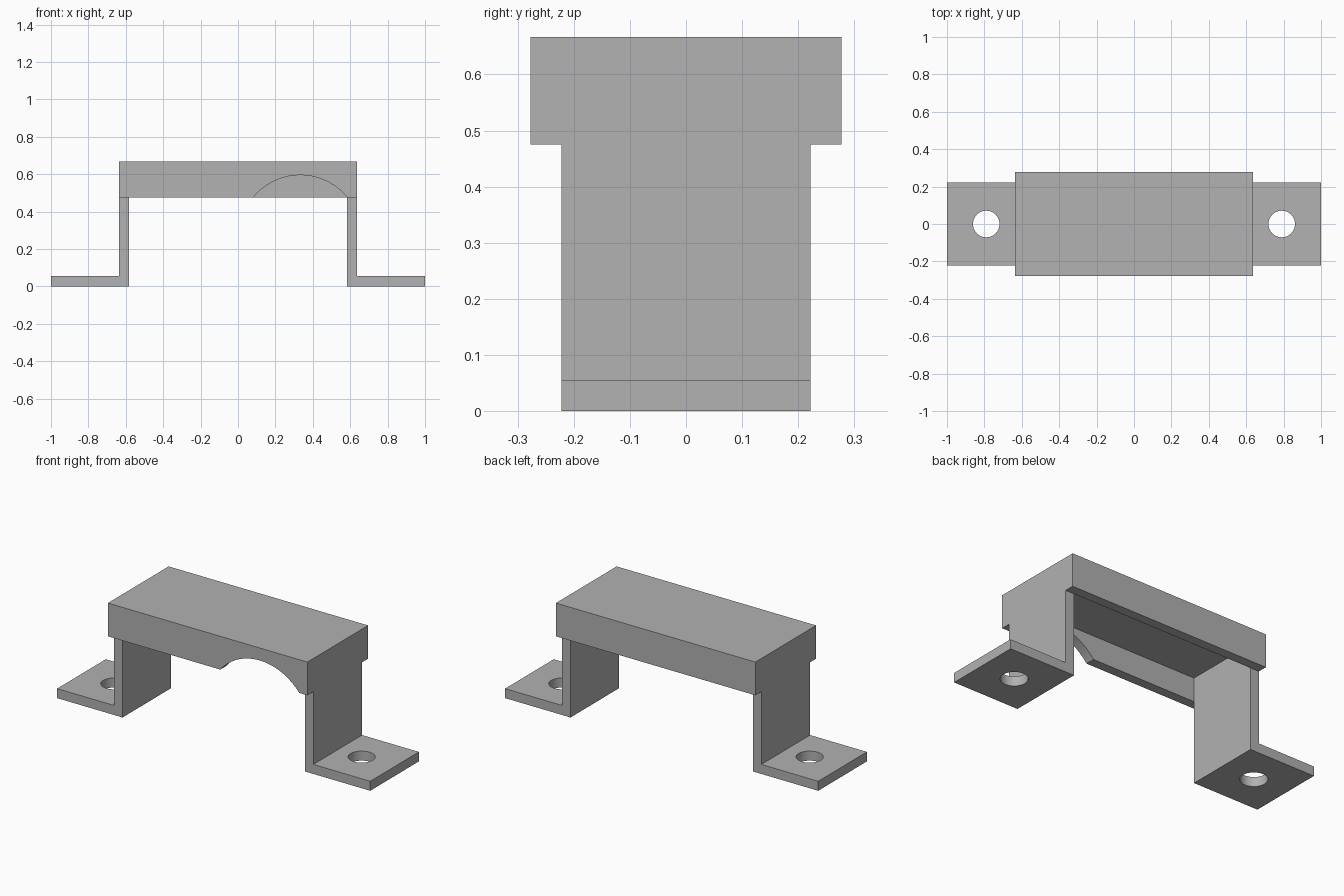
import bpy
import bmesh
import math
from mathutils import Matrix

cube = bpy.data.objects.get("Cube")
if cube:
    bpy.data.objects.remove(cube, do_unlink=True)

T = 0.055                     # plate thickness
X_END, X_LEG = 1.0, 0.637     # outer end of the feet, outer face of the legs
Z_TOP, Z_LIP = 0.667, 0.475   # top of the bridge, bottom of the side walls
Y_STRAP, Y_WALL = 0.222, 0.277

grey = bpy.data.materials.new("plain grey")
grey.use_nodes = True
COLOUR = (0.445, 0.445, 0.445, 1)
grey.diffuse_color = COLOUR
grey.node_tree.nodes["Principled BSDF"].inputs["Base Color"].default_value = COLOUR


def make_object(name, bm):
    bmesh.ops.recalc_face_normals(bm, faces=bm.faces)
    mesh = bpy.data.meshes.new(name)
    bm.to_mesh(mesh)
    bm.free()
    mesh.materials.append(grey)
    obj = bpy.data.objects.new(name, mesh)
    bpy.context.collection.objects.link(obj)
    return obj


def extrude_profile(name, points, y0, y1):
    """Extrude an outline in the xz plane from y0 to y1."""
    bm = bmesh.new()
    face = bm.faces.new([bm.verts.new((x, y0, z)) for x, z in points])
    moved = bmesh.ops.extrude_face_region(bm, geom=[face])["geom"]
    verts = [v for v in moved if isinstance(v, bmesh.types.BMVert)]
    bmesh.ops.translate(bm, verts=verts, vec=(0, y1 - y0, 0))
    return make_object(name, bm)


def cylinder(name, radius, depth, matrix):
    bm = bmesh.new()
    bmesh.ops.create_cone(bm, cap_ends=True, segments=64, radius1=radius,
                          radius2=radius, depth=depth, matrix=matrix)
    return make_object(name, bm)


def combine(target, other, operation):
    """Apply a boolean and remove the helper."""
    mod = target.modifiers.new(operation.lower(), 'BOOLEAN')
    mod.operation = operation
    mod.solver = 'EXACT'
    mod.object = other
    other.hide_render = True
    bpy.context.view_layer.objects.active = target
    bpy.ops.object.modifier_apply(modifier=mod.name)
    bpy.data.objects.remove(other, do_unlink=True)


# Bent strap: feet, legs and bridge
half = [(X_LEG - T, Z_TOP - T), (X_LEG - T, 0), (X_END, 0),
        (X_END, T), (X_LEG, T), (X_LEG, Z_TOP)]
outline = half + [(-x, z) for x, z in reversed(half)]
bracket = extrude_profile("mounting_bracket", outline, -Y_STRAP, Y_STRAP)

# Front and back side walls
wall = [(-X_LEG, Z_LIP), (X_LEG, Z_LIP), (X_LEG, Z_TOP), (-X_LEG, Z_TOP)]
front_wall = extrude_profile("front_wall", wall, -Y_WALL, -Y_STRAP)
back_wall = extrude_profile("back_wall", wall, Y_STRAP, Y_WALL)

# Arched cutout in the front wall
arch = Matrix.Translation((0.333, -Y_WALL, 0.27)) @ Matrix.Rotation(math.pi / 2, 4, 'X')
combine(front_wall, cylinder("arch_cutter", 0.325, 0.3, arch), 'DIFFERENCE')

for part in (front_wall, back_wall):
    combine(bracket, part, 'UNION')

# Screw holes through the feet
for side in (-1, 1):
    place = Matrix.Translation((side * 0.79, 0, 0))
    combine(bracket, cylinder("hole_cutter", 0.071, 0.4, place), 'DIFFERENCE')

# Merge flat regions
bm = bmesh.new()
bm.from_mesh(bracket.data)
bmesh.ops.remove_doubles(bm, verts=bm.verts, dist=0.0001)
bmesh.ops.dissolve_limit(bm, angle_limit=math.radians(1), verts=bm.verts, edges=bm.edges)
bm.to_mesh(bracket.data)
bm.free()

bpy.ops.object.select_all(action='DESELECT')
bracket.select_set(True)
bpy.context.view_layer.objects.active = bracket
bpy.ops.object.shade_smooth_by_angle(angle=math.radians(30))
